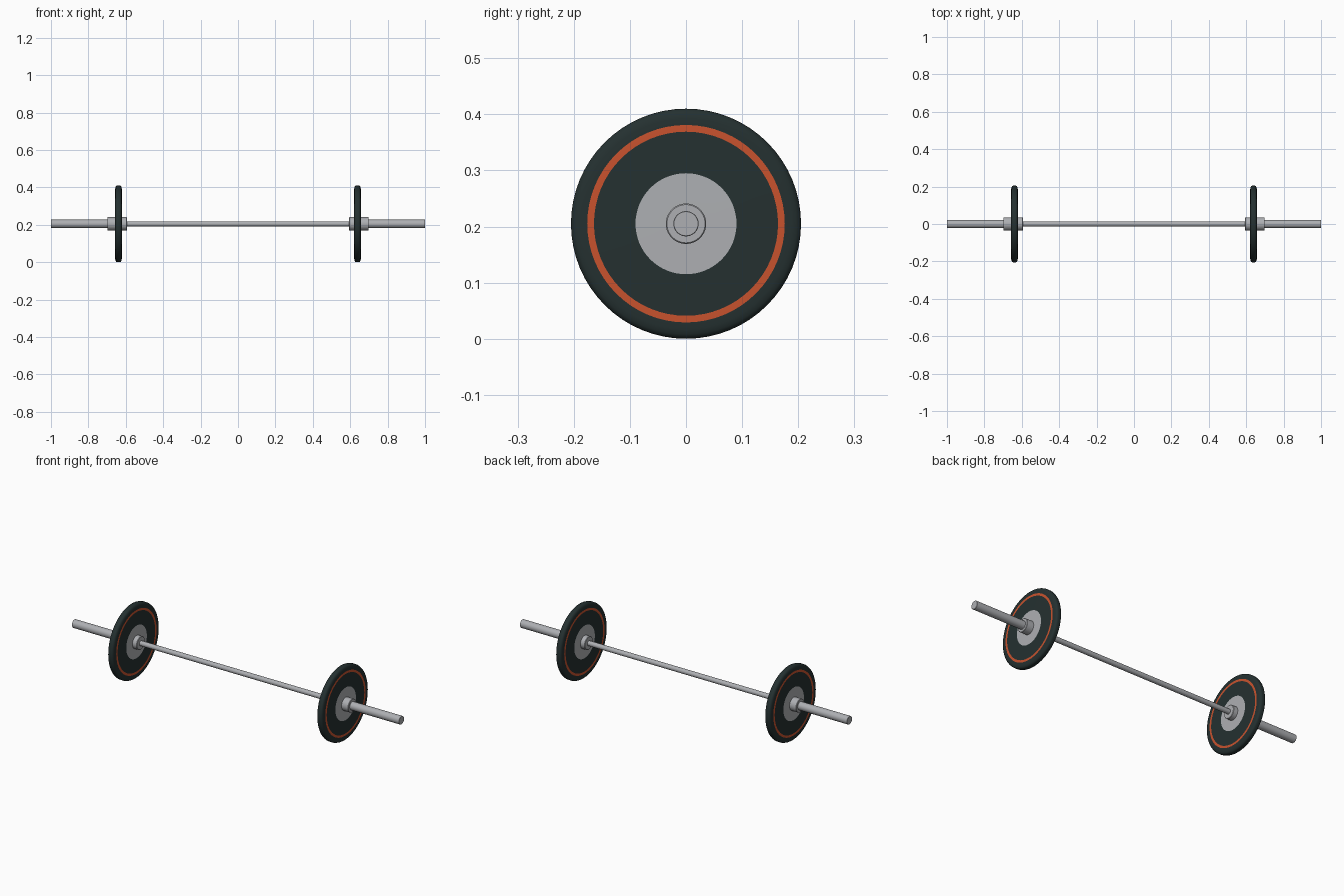
import bpy
import math

if "Cube" in bpy.data.objects:
    bpy.data.objects.remove(bpy.data.objects["Cube"], do_unlink=True)

AXLE = 0.205   # height of the bar axis
SIDES = 64


def material(name, color):
    mat = bpy.data.materials.new(name)
    mat.use_nodes = True
    mat.diffuse_color = (*color, 1)
    bsdf = next(n for n in mat.node_tree.nodes if n.type == 'BSDF_PRINCIPLED')
    bsdf.inputs["Base Color"].default_value = (*color, 1)
    return mat


STEEL = material("brushed steel", (0.42, 0.43, 0.45))
RUBBER = material("dark rubber", (0.018, 0.03, 0.03))
ORANGE = material("orange stripe", (0.58, 0.085, 0.027))


def lathe(name, profile, mats, center_x=0, color_rule=None):
    """Revolve (x, radius) points around the bar axis; radius 0 ends are capped."""
    verts, faces, slots = [], [], []
    for x, r in profile:
        for i in range(SIDES):
            a = math.tau * i / SIDES
            verts.append((x, r * math.cos(a), r * math.sin(a)))
    for k in range(len(profile) - 1):
        middle_r = (profile[k][1] + profile[k + 1][1]) / 2
        for i in range(SIDES):
            j = (i + 1) % SIDES
            a, b = k * SIDES, (k + 1) * SIDES
            faces.append((a + i, a + j, b + j, b + i))
            slots.append(color_rule(middle_r) if color_rule else 0)
    last = (len(profile) - 1) * SIDES
    faces.append(tuple(reversed(range(SIDES))))
    faces.append(tuple(range(last, last + SIDES)))
    slots += [0, 0]
    mesh = bpy.data.meshes.new(name)
    mesh.from_pydata(verts, [], faces)
    for m in mats:
        mesh.materials.append(m)
    mesh.polygons.foreach_set("material_index", slots)
    mesh.update()
    obj = bpy.data.objects.new(name, mesh)
    obj.location = (center_x, 0, AXLE)
    bpy.context.collection.objects.link(obj)
    bpy.ops.object.select_all(action='DESELECT')
    obj.select_set(True)
    bpy.context.view_layer.objects.active = obj
    bpy.ops.object.mode_set(mode='EDIT')
    bpy.ops.mesh.select_all(action='SELECT')
    bpy.ops.mesh.normals_make_consistent(inside=False)
    bpy.ops.object.mode_set(mode='OBJECT')
    bpy.ops.object.shade_smooth_by_angle(angle=math.radians(35))
    return obj


def rod(name, half, radius, bevel, center_x=0):
    """Cylinder along x with a small chamfer at both ends."""
    lathe(name, [(-half, radius - bevel), (-half + bevel, radius),
                 (half - bevel, radius), (half, radius - bevel)], [STEEL], center_x)


def plate_color(r):
    if r < 0.09:
        return 0
    return 2 if 0.164 < r < 0.176 else 1


# Thin grip bar
rod("grip_bar", 0.62, 0.0135, 0.001)

# Half of the plate section: steel hub, rubber disc, orange stripe, rounded rim
half_section = [(0.019, 0.03), (0.019, 0.09), (0.018, 0.164), (0.018, 0.176),
                (0.0175, 0.188), (0.016, 0.197), (0.012, 0.203), (0.007, 0.205)]
plate_section = half_section + [(-x, r) for x, r in reversed(half_section)]

for side, label in ((1, "left"), (-1, "right")):
    rod(label + "_sleeve", 0.155, 0.0225, 0.001, side * 0.845)
    rod(label + "_collar", 0.0525, 0.036, 0.002, side * 0.646)
    lathe(label + "_weight_plate", plate_section, [STEEL, RUBBER, ORANGE],
          side * 0.639, plate_color)
